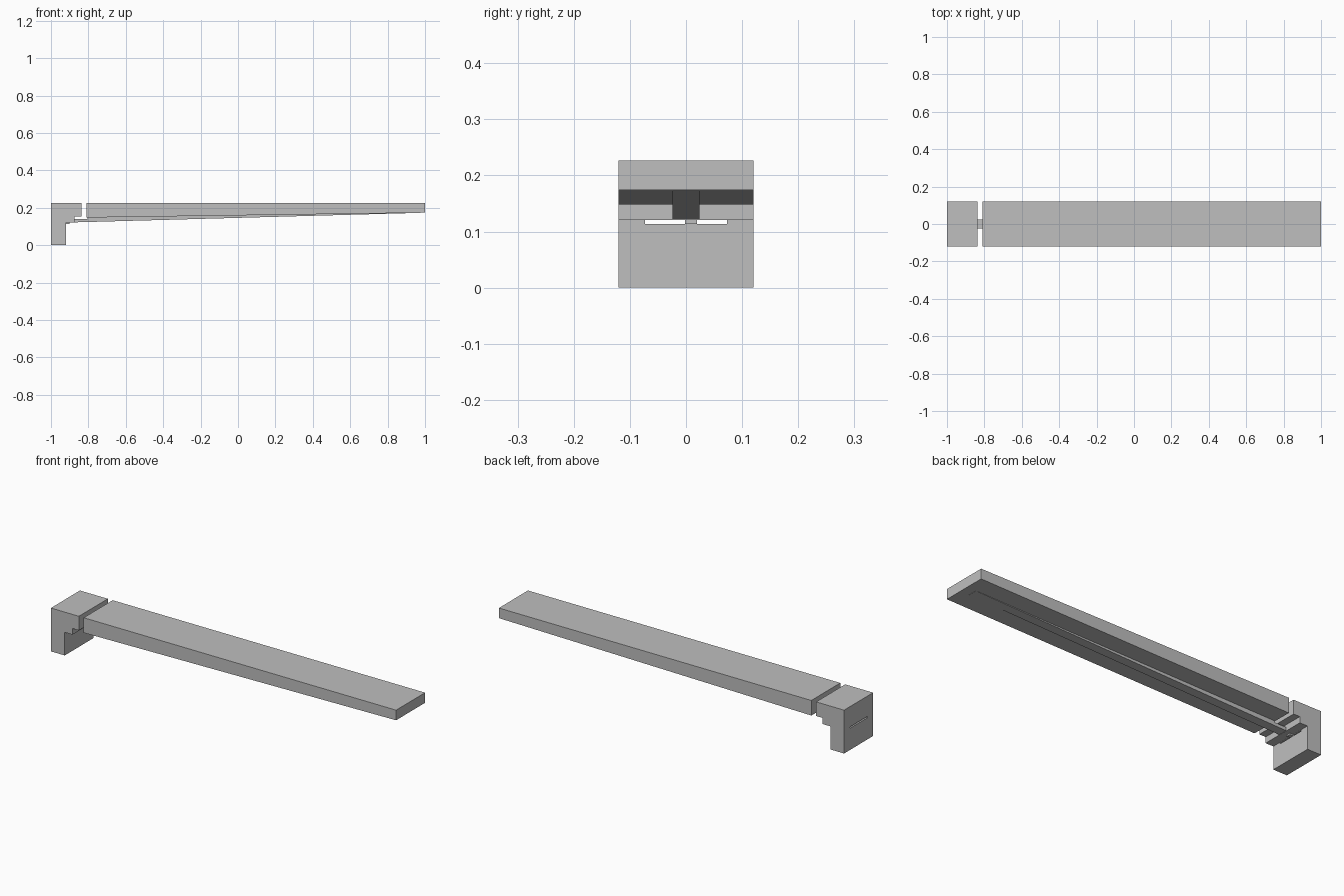
import bpy, bmesh

if "Cube" in bpy.data.objects:
    bpy.data.objects.remove(bpy.data.objects["Cube"])

grey = bpy.data.materials.new("light grey")
grey.diffuse_color = (0.52, 0.52, 0.52, 1)
grey.use_nodes = True
grey.node_tree.nodes["Principled BSDF"].inputs["Base Color"].default_value = grey.diffuse_color


def extrude_profile(name, points, y0, y1):
    """Extrude an x-z outline along y."""
    bm = bmesh.new()
    face = bm.faces.new([bm.verts.new((x, y0, z)) for x, z in points])
    ext = bmesh.ops.extrude_face_region(bm, geom=[face])
    moved = [v for v in ext["geom"] if isinstance(v, bmesh.types.BMVert)]
    bmesh.ops.translate(bm, verts=moved, vec=(0, y1 - y0, 0))
    bmesh.ops.recalc_face_normals(bm, faces=bm.faces)
    mesh = bpy.data.meshes.new(name)
    bm.to_mesh(mesh)
    bm.free()
    mesh.materials.append(grey)
    obj = bpy.data.objects.new(name, mesh)
    bpy.context.collection.objects.link(obj)
    return obj


def box(name, x0, x1, y0, y1, z0, z1):
    return extrude_profile(name, [(x0, z0), (x1, z0), (x1, z1), (x0, z1)], y0, y1)


W = 0.12
TOP = 0.227

# Stepped end block with a downward leg
block = extrude_profile("end_block", [
    (-1, 0), (-0.92, 0), (-0.92, 0.121), (-0.875, 0.121), (-0.875, 0.153),
    (-0.838, 0.153), (-0.838, TOP), (-1, TOP)], -W, W)

# Thin slot through the leg
cutter = box("slot_cutter", -1.05, -0.91, -0.073, 0.073, 0.1135, 0.1205)
cutter.hide_render = True
cutter.hide_viewport = True
cut = block.modifiers.new("slot", "BOOLEAN")
cut.operation = "DIFFERENCE"
cut.solver = "EXACT"
cut.object = cutter

# Long bar, thinning towards its far end
extrude_profile("long_bar", [
    (-0.81, 0.148), (1, 0.174), (1, TOP), (-0.81, TOP)], -W, W)

# Tapered rib under the bar, bridging the gap to the block
extrude_profile("tapered_rib", [
    (-0.89, 0.122), (-0.81, 0.124), (0.95, 0.1725), (0.95, 0.176),
    (-0.805, 0.152), (-0.805, 0.14), (-0.89, 0.14)], -0.024, 0.024)

# Small tongue inside the slot
box("slot_tongue", -0.97, -0.90, -0.002, 0.02, 0.1135, 0.122)
